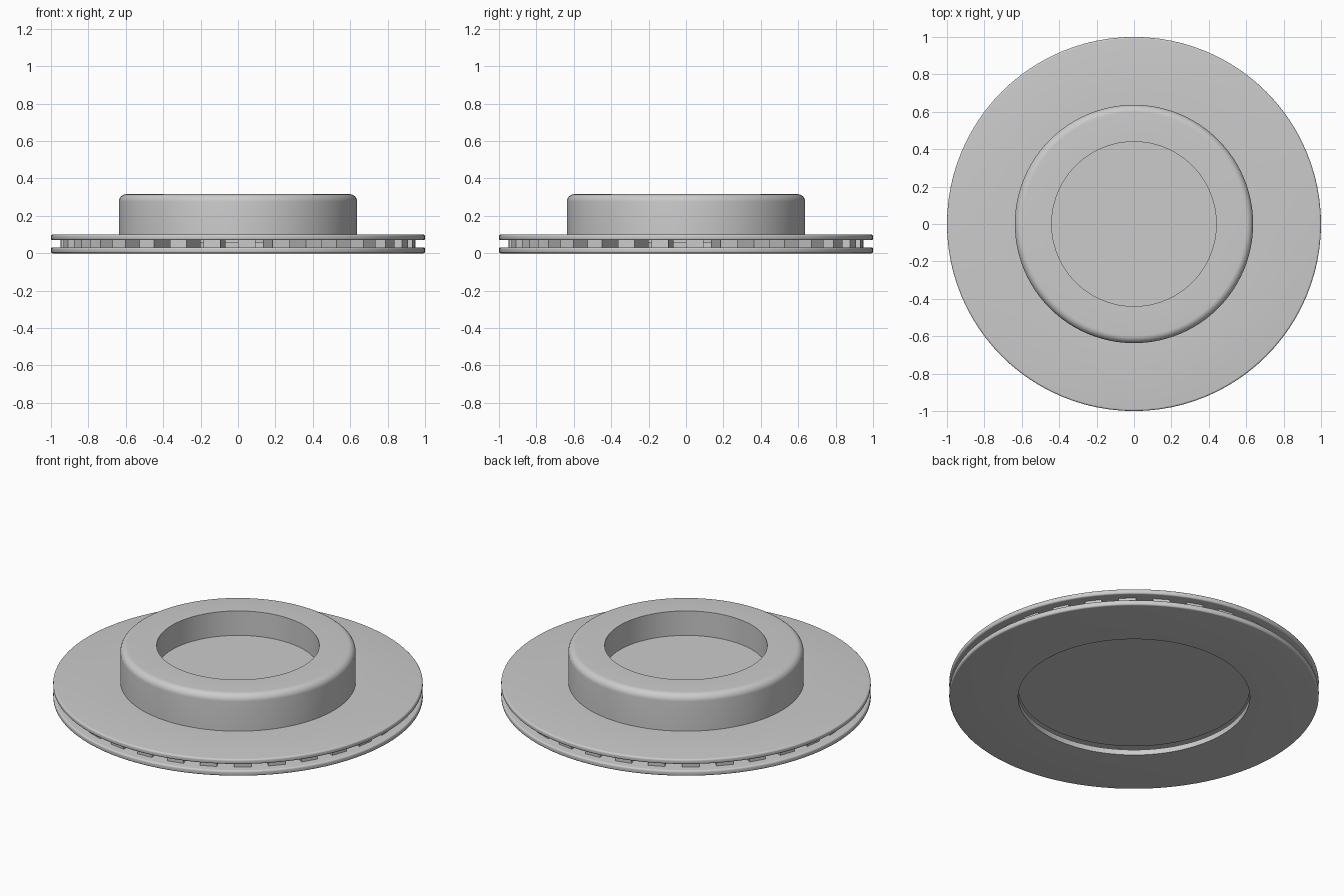
import bpy
import bmesh
from math import sin, cos, pi, radians

if "Cube" in bpy.data.objects:
    bpy.data.objects.remove(bpy.data.objects["Cube"])

SEGMENTS = 96
VANES = 32
LOW, HIGH = 0.032, 0.07      # cooling gap between the two plates

metal = bpy.data.materials.new("plain grey metal")
metal.use_nodes = True
grey = (0.6, 0.6, 0.6, 1)
metal.diffuse_color = grey
metal.node_tree.nodes["Principled BSDF"].inputs["Base Color"].default_value = grey


def finish(name, bm, smooth=True):
    bmesh.ops.recalc_face_normals(bm, faces=bm.faces)
    mesh = bpy.data.meshes.new(name)
    bm.to_mesh(mesh)
    bm.free()
    obj = bpy.data.objects.new(name, mesh)
    bpy.context.collection.objects.link(obj)
    mesh.materials.append(metal)
    if smooth:
        bpy.ops.object.select_all(action="DESELECT")
        obj.select_set(True)
        bpy.context.view_layer.objects.active = obj
        bpy.ops.object.shade_smooth_by_angle(angle=radians(35))
    return obj


def arc(r, z, size, start, end, steps=5):
    """Points of a rounded corner centred on (r, z)."""
    angles = [radians(start + (end - start) * i / steps) for i in range(steps + 1)]
    return [(r + size * cos(a), z + size * sin(a)) for a in angles]


def lathe(name, profile, closed):
    """Spin a (radius, height) profile round the z axis."""
    bm = bmesh.new()
    verts = [bm.verts.new((r, 0, z)) for r, z in profile]
    pairs = list(zip(verts, verts[1:]))
    if closed:
        pairs.append((verts[-1], verts[0]))
    edges = [bm.edges.new(p) for p in pairs]
    bmesh.ops.spin(bm, geom=verts + edges, cent=(0, 0, 0), axis=(0, 0, 1),
                   angle=2 * pi, steps=SEGMENTS, use_merge=True)
    bmesh.ops.remove_doubles(bm, verts=bm.verts, dist=1e-5)
    return finish(name, bm)


def rim(bottom, top, size=0.01):
    return (arc(1 - size, bottom + size, size, -90, 0)
            + arc(1 - size, top - size, size, 0, 90))


# Lower friction ring
lathe("lower_ring", [(0.627, 0)] + rim(0, LOW) + [(0.627, LOW)], True)

# Upper friction ring, raised hat and recessed centre floor
lathe("upper_ring_and_hat",
      [(0, 0.055), (0.627, 0.055), (0.627, HIGH)] + rim(HIGH, 0.1)
      + [(0.637, 0.1)] + arc(0.597, 0.276, 0.04, 0, 90, 8)
      + [(0.44, 0.316), (0.44, 0.17), (0, 0.17)], False)

# Radial cooling vanes between the rings
bm = bmesh.new()
pitch = 2 * pi / VANES
for k in range(VANES):
    a, b = k * pitch, (k + 0.5) * pitch
    outline = [(0.69, a), (0.95, a), (0.95, b), (0.69, b)]
    base, top = [[bm.verts.new((r * cos(t), r * sin(t), z)) for r, t in outline]
                 for z in (LOW, HIGH)]
    bm.faces.new(base)
    bm.faces.new(top)
    for i in range(4):
        j = (i + 1) % 4
        bm.faces.new((base[i], base[j], top[j], top[i]))
finish("cooling_vanes", bm, smooth=False)
